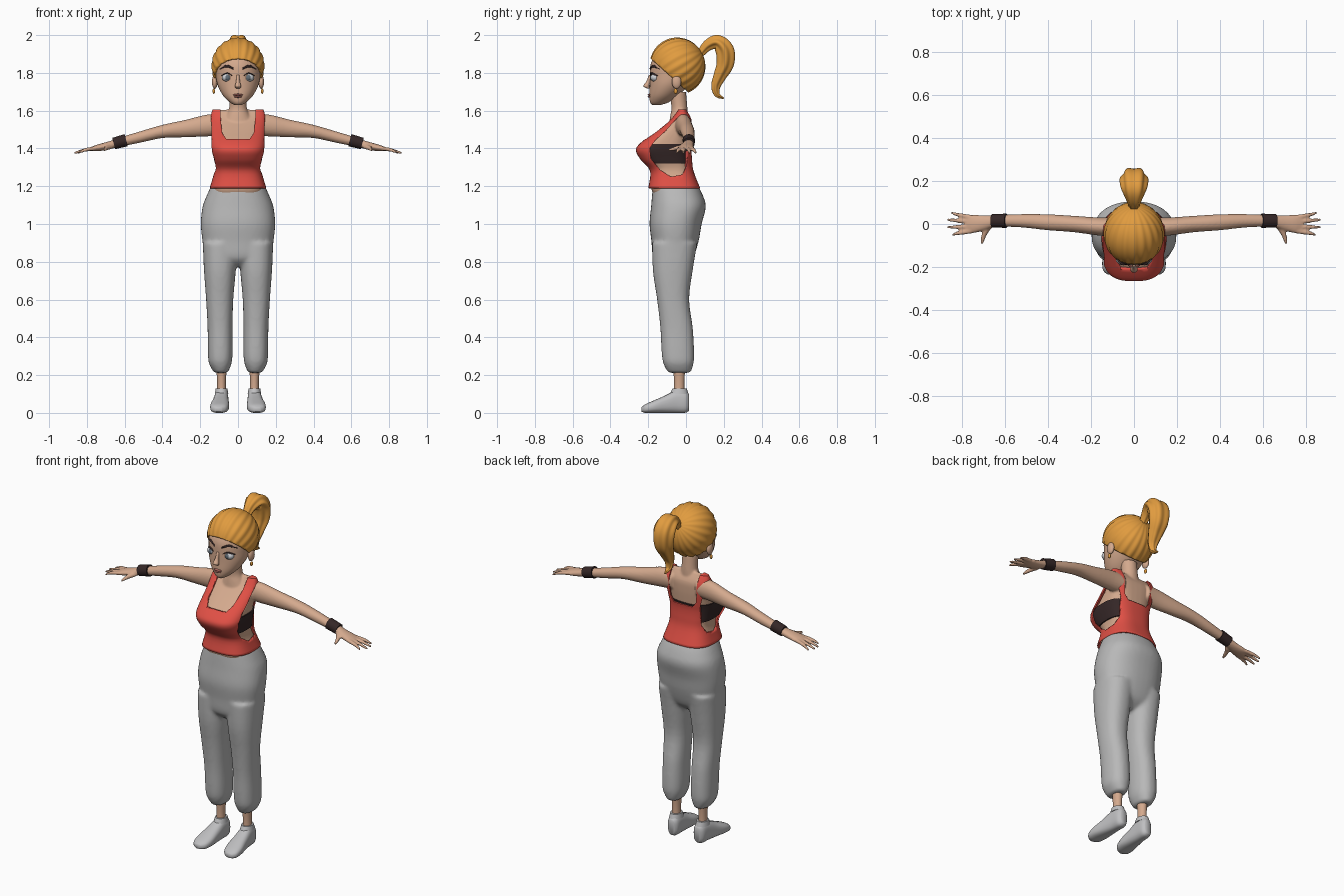
import bpy, bmesh
from math import sin, cos, pi, copysign, atan2, radians
from mathutils import Vector, Matrix

default_cube = bpy.data.objects.get("Cube")
if default_cube:
    bpy.data.objects.remove(default_cube, do_unlink=True)

X, Y, Z = Vector((1, 0, 0)), Vector((0, 1, 0)), Vector((0, 0, 1))
SIDES = (1, -1)


def material(name, red, green, blue):
    mat = bpy.data.materials.new(name)
    mat.use_nodes = True
    mat.diffuse_color = (red, green, blue, 1)
    shader = mat.node_tree.nodes["Principled BSDF"]
    shader.inputs["Base Color"].default_value = (red, green, blue, 1)
    shader.inputs["Roughness"].default_value = .7
    return mat


skin = material("skin", .66, .4, .27)
blonde = material("blonde hair", .75, .33, .05)
red_cloth = material("red cloth", .75, .08, .06)
grey_cloth = material("grey cloth", .48, .48, .48)
shoe_grey = material("shoe grey", .52, .52, .53)
dark_cloth = material("dark cloth", .035, .02, .02)
eye_white = material("eye white", .6, .62, .65)
iris_grey = material("iris grey", .12, .15, .18)
lip_pink = material("lip pink", .5, .17, .14)


def smooth_rows(rows, steps):
    """Catmull-Rom interpolation of rows of numbers."""
    result = []
    last = len(rows) - 1
    for i in range(last):
        a, b, c, d = (rows[min(max(i + k, 0), last)] for k in (-1, 0, 1, 2))
        for s in range(steps):
            t = s / steps
            result.append([q + .5 * t * (r - p + t * (2 * p - 5 * q + 4 * r - w + t * (3 * (q - r) + w - p)))
                           for p, q, r, w in zip(a, b, c, d)])
    return result + [list(rows[last])]


def loft(bm, rows, u=X, v=None, n=24, power=2, steps=4, ripple=0, bottom=True, top=True):
    """Skin rings given as (x, y, z, radius along u, radius along v)."""
    rows = smooth_rows(rows, steps)
    centres = [Vector(row[:3]) for row in rows]
    rings = []
    for i, row in enumerate(rows):
        tangent = centres[min(i + 1, len(rows) - 1)] - centres[max(i - 1, 0)]
        w = v or tangent.cross(u).normalized()
        ring = []
        for j in range(n):
            angle = 2 * pi * j / n
            swell = 1 + ripple * cos(6 * angle)
            pu, pv = (copysign(abs(f) ** (2 / power), f) * max(r, .001) * swell
                      for f, r in zip((cos(angle), sin(angle)), row[3:]))
            ring.append(bm.verts.new(centres[i] + u * pu + w * pv))
        rings.append(ring)
    for lower, upper in zip(rings, rings[1:]):
        for j in range(n):
            k = (j + 1) % n
            bm.faces.new((lower[j], lower[k], upper[k], upper[j]))
    if bottom:
        bm.faces.new(rings[0])
    if top:
        bm.faces.new(rings[-1])


def blob(bm, centre, radii):
    bmesh.ops.create_uvsphere(bm, u_segments=24, v_segments=14, radius=1,
                              matrix=Matrix.Translation(centre) @ Matrix.Diagonal((*radii, 1)))


def finish(bm, name, mat, angle=50):
    bmesh.ops.recalc_face_normals(bm, faces=bm.faces)
    mesh = bpy.data.meshes.new(name)
    bm.to_mesh(mesh)
    bm.free()
    obj = bpy.data.objects.new(name, mesh)
    bpy.context.collection.objects.link(obj)
    mesh.materials.append(mat)
    bpy.ops.object.select_all(action="DESELECT")
    obj.select_set(True)
    bpy.context.view_layer.objects.active = obj
    bpy.ops.object.shade_smooth_by_angle(angle=radians(angle))
    return obj


def flip(rows, side):
    return [(side * row[0], *row[1:]) for row in rows]


def pair(name, rows, mat, **options):
    """A lofted part for each side of the figure."""
    for side, label in zip(SIDES, ("left", "right")):
        bm = bmesh.new()
        loft(bm, flip(rows, side), **options)
        finish(bm, label + "_" + name, mat)


def blob_pair(name, centre, radii, mat):
    for side, label in zip(SIDES, ("left", "right")):
        bm = bmesh.new()
        blob(bm, (side * centre[0], *centre[1:]), radii)
        finish(bm, label + "_" + name, mat)


def fuse(obj, voxel, repeats):
    """Melt overlapping lofts into one soft surface."""
    remesh = obj.modifiers.new("fuse", "REMESH")
    remesh.mode, remesh.voxel_size, remesh.use_smooth_shade = "VOXEL", voxel, True
    soften = obj.modifiers.new("soften", "SMOOTH")
    soften.iterations = repeats


def prism(points, axis, start, end):
    """Cutter with a flat outline, extruded along x or y."""
    bm = bmesh.new()
    place = (lambda p, t: (t, *p)) if axis == "x" else (lambda p, t: (p[0], t, p[1]))
    near, far = ([bm.verts.new(place(p, t)) for p in points] for t in (start, end))
    bm.faces.new(near)
    bm.faces.new(far)
    for i in range(len(points)):
        bm.faces.new((near[i - 1], near[i], far[i], far[i - 1]))
    cutter = finish(bm, "cutter", red_cloth)
    cutter.hide_render = True
    return cutter


# Torso sections: height, half width, front, back
TORSO = [(1.19, .15, -.2, .075), (1.28, .126, -.19, .04), (1.34, .136, -.24, .032), (1.39, .146, -.265, .03),
         (1.43, .148, -.24, .034), (1.5, .148, -.15, .038), (1.555, .148, -.085, .034), (1.605, .135, -.045, .005)]


def torso_rows(inset):
    return [(0, (front + back) / 2, z, width - inset, (back - front) / 2 - inset)
            for z, width, front, back in TORSO]


# Body: torso, neck, arms and hands fused together
ARM = [(.08, -.015, 1.525, .045, .055), (.16, -.012, 1.522, .042, .058), (.28, 0, 1.505, .038, .046),
       (.4, .008, 1.49, .037, .035), (.52, .015, 1.46, .031, .03), (.66, .015, 1.425, .025, .023)]
PALM = [(.64, .015, 1.428, .025, .023), (.7, .005, 1.412, .036, .021), (.75, 0, 1.402, .043, .017),
        (.78, 0, 1.397, .036, .01)]
THUMB = [(.675, -.015, 1.41, .018, .014), (.695, -.05, 1.402, .013, .012), (.706, -.092, 1.392, .007, .007)]
FINGERS = [(.031, .052, .848), (.01, .02, .868), (-.012, -.015, .866), (-.033, -.05, .845)]
NECK = [(0, -.04, 1.53, .085, .05), (0, -.037, 1.575, .062, .046), (0, -.035, 1.62, .046, .042),
        (0, -.045, 1.7, .045, .045)]
bm = bmesh.new()
loft(bm, [(0, -.06, 1.14, .12, .1)] + torso_rows(.016), v=Y, n=40, power=2.8)
loft(bm, NECK, v=Y)
for side in SIDES:
    loft(bm, flip(ARM, side), u=Y, v=Z)
    loft(bm, flip(PALM, side), u=Y, v=Z)
    loft(bm, flip(THUMB, side), v=Z, n=12)
    for base, tip, reach in FINGERS:
        middle = (base + tip) / 2
        finger = [(.75, base, 1.402, .011, .011), (.81, middle, 1.392, .01, .01), (reach, tip, 1.376, .006, .006)]
        loft(bm, flip(finger, side), u=Y, v=Z, n=12)
fuse(finish(bm, "body", skin), .006, 3)
pair("ankle", [(.087, -.036, .06, .026, .03), (.087, -.036, .16, .023, .027), (.088, -.036, .26, .03, .034)],
     skin, v=Y)
pair("wristband", [(.592, .015, 1.444, .033, .033), (.658, .015, 1.426, .031, .031)], dark_cloth, u=Y)

# Undergarment band around the chest
bm = bmesh.new()
loft(bm, [row for row in smooth_rows(torso_rows(.0095), 8) if 1.315 < row[2] < 1.428],
     v=Y, n=64, power=2.8, steps=1)
finish(bm, "chest_band", dark_cloth)

# Tank top: thin shell with neck and arm openings
bm = bmesh.new()
loft(bm, torso_rows(0), v=Y, n=64, power=2.8, steps=5, bottom=False)
tank_top = finish(bm, "tank_top", red_cloth)
shell = tank_top.modifiers.new("thickness", "SOLIDIFY")
shell.thickness, shell.offset = .008, -1


def neckline(low):
    half = [(.062, low + .006), (.083, low + .035), (.091, low + .1), (.095, 1.75)]
    return half + [(-x, z) for x, z in reversed(half)]


armhole = [(-.08, 1.25), (-.02, 1.262), (.003, 1.31), (.012, 1.4), (.012, 1.5), (0, 1.56), (-.03, 1.577),
           (-.07, 1.535), (-.11, 1.49), (-.165, 1.44), (-.192, 1.4), (-.185, 1.345), (-.135, 1.285)]
cutters = [prism(neckline(1.445), "y", -.4, -.02), prism(neckline(1.41), "y", -.03, .3)]
cutters += [prism(armhole, "x", side * .1, side * .3) for side in SIDES]
for cutter in cutters:
    cut = tank_top.modifiers.new("opening", "BOOLEAN")
    cut.operation, cut.object, cut.solver = "DIFFERENCE", cutter, "EXACT"
bpy.context.view_layer.objects.active = tank_top
for modifier in list(tank_top.modifiers):
    bpy.ops.object.modifier_apply(modifier=modifier.name)
for cutter in cutters:
    bpy.data.objects.remove(cutter, do_unlink=True)

# Trousers: hips and two loose legs gathered at the cuffs
LEG = [(.09, -.035, .212, .036, .06), (.094, -.04, .262, .06, .08), (.094, -.043, .32, .065, .086),
       (.095, -.05, .45, .066, .086), (.097, -.068, .6, .072, .085), (.096, -.07, .75, .084, .105),
       (.095, -.06, .9, .092, .12)]
HIPS = [(0, -.07, .775, .1, .06), (0, -.068, .82, .172, .105), (0, -.058, .91, .188, .125),
        (0, -.055, 1, .197, .138), (0, -.04, 1.09, .188, .145), (0, -.045, 1.15, .166, .135),
        (0, -.055, 1.2, .143, .12)]
bm = bmesh.new()
loft(bm, HIPS, v=Y, n=40, power=2.3)
for side in SIDES:
    loft(bm, flip(LEG, side), v=Y, n=32, power=2.3)
fuse(finish(bm, "trousers", grey_cloth), .01, 6)

# Shoes
SHOE = [(.085, .017, .055, .02, .042), (.086, -.002, .058, .034, .057), (.088, -.05, .06, .038, .06),
        (.092, -.11, .046, .044, .046), (.097, -.17, .033, .05, .033), (.101, -.215, .023, .042, .023),
        (.103, -.235, .018, .018, .012)]
pair("shoe", SHOE, shoe_grey, v=Z, power=2.6)
pair("shoe_collar", [(.087, -.036, .1, .036, .05), (.087, -.034, .128, .031, .038)], shoe_grey, v=Y)

# Head
FACE = [(1.63, .018, -.178, -.135), (1.645, .044, -.19, -.09), (1.68, .079, -.194, -.04), (1.73, .106, -.192, .01),
        (1.78, .117, -.191, .05), (1.85, .12, -.186, .075), (1.92, .095, -.145, .055), (1.96, .045, -.1, 0)]
bm = bmesh.new()
loft(bm, [(0, (front + back) / 2, z, width, (back - front) / 2) for z, width, front, back in FACE], v=Y, n=40)
finish(bm, "head", skin, 80)

# Facial features
bm = bmesh.new()
loft(bm, [(0, -.186, 1.79, .009, .01), (0, -.198, 1.755, .01, .012), (0, -.21, 1.73, .017, .016),
          (0, -.198, 1.717, .01, .008)], v=Y)
finish(bm, "nose", skin, 80)
for name, height, width in (("upper_lip", 1.684, .026), ("lower_lip", 1.674, .021)):
    bm = bmesh.new()
    blob(bm, (0, -.19, height), (width, .013, .006))
    finish(bm, name, lip_pink)
blob_pair("eye", (.057, -.163, 1.775), (.028, .025, .022), eye_white)
blob_pair("iris", (.056, -.183, 1.775), (.012, .007, .014), iris_grey)
pair("eyelashes", [(.03, -.183, 1.784, .002, .006), (.056, -.182, 1.799, .003, .008),
                   (.088, -.154, 1.785, .002, .006)], dark_cloth, u=Z, v=Y, n=10)
pair("eyebrow", [(.024, -.187, 1.822, .005, .006), (.06, -.171, 1.836, .007, .007),
                 (.097, -.135, 1.82, .003, .007)], dark_cloth, u=Z, v=Y, n=10)
blob_pair("ear", (.123, -.05, 1.752), (.015, .025, .036), skin)
blob_pair("earring", (.128, -.055, 1.703), (.007, .01, .014), blonde)

# Swept-back hair, grooved towards the ponytail and trimmed at the hairline
bm = bmesh.new()
bmesh.ops.create_uvsphere(bm, u_segments=120, v_segments=30, radius=1)
for vert in bm.verts:
    groove = 1 + .018 * cos(20 * atan2(vert.co.y, vert.co.x))
    vert.co = Vector((vert.co.x * groove, vert.co.y * groove, vert.co.z))
bm.transform(Matrix.Translation((0, -.045, 1.836)) @ Matrix.Diagonal((.139, .147, .149, 1))
             @ Matrix.Rotation(radians(-60), 4, "X"))
bmesh.ops.bisect_plane(bm, geom=bm.verts[:] + bm.edges[:] + bm.faces[:], plane_co=(0, -.17, 1.86),
                       plane_no=(0, .17, .19), clear_inner=True)
hair = finish(bm, "hair_cap", blonde)
thick = hair.modifiers.new("thickness", "SOLIDIFY")
thick.thickness, thick.offset = .016, -1

# Ponytail
TAIL = [(0, .075, 1.9, .02, .02), (0, .115, 1.945, .035, .03), (0, .165, 1.962, .055, .04), (0, .205, 1.92, .062, .05),
        (0, .208, 1.85, .056, .047), (0, .18, 1.785, .042, .035), (0, .158, 1.73, .028, .025),
        (0, .165, 1.685, .018, .015), (0, .2, 1.665, .004, .004)]
bm = bmesh.new()
loft(bm, TAIL, n=48, ripple=.09, steps=6)
finish(bm, "ponytail", blonde)
